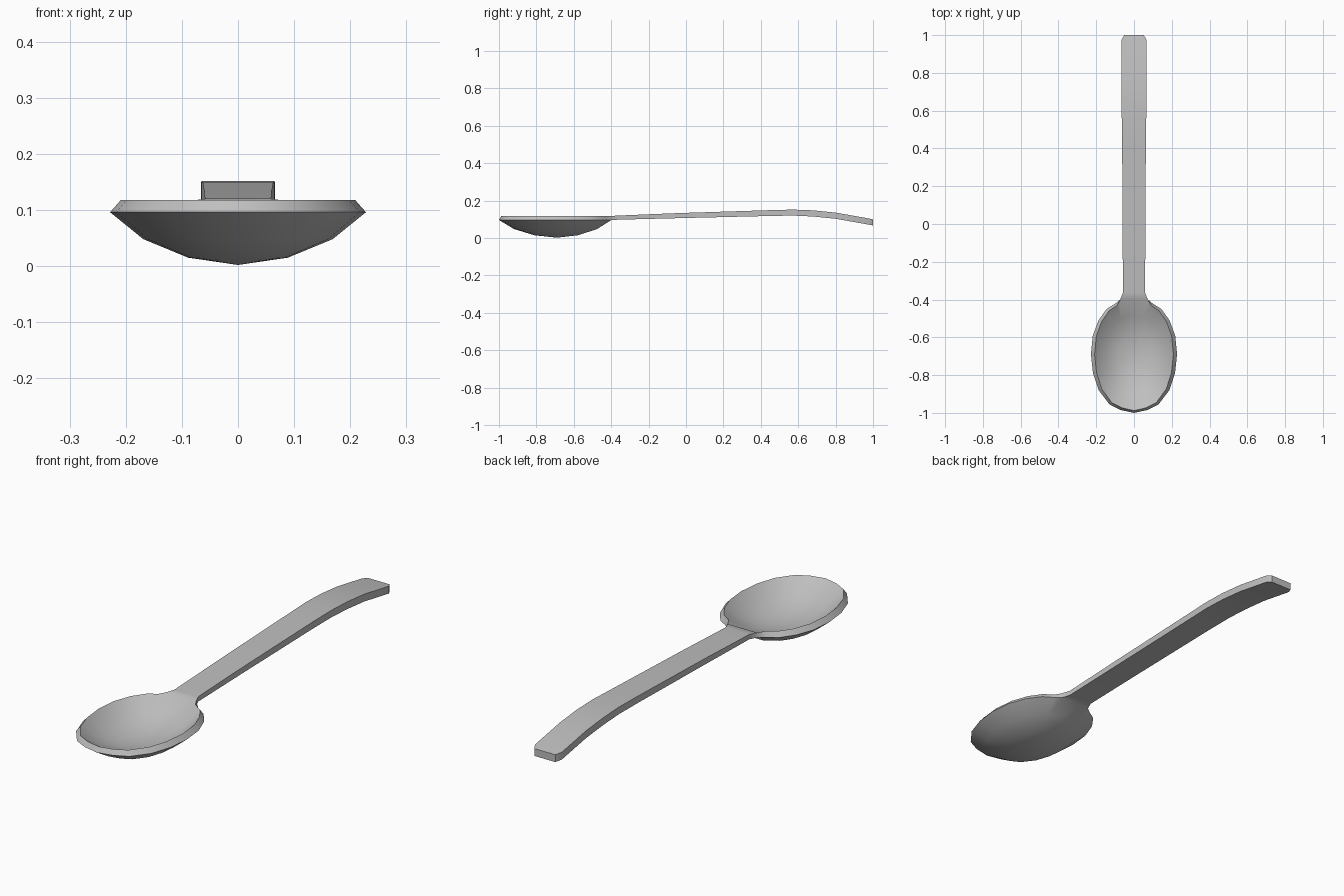
import bpy
import bmesh
from math import radians

cube = bpy.data.objects.get("Cube")
if cube:
    bpy.data.objects.remove(cube, do_unlink=True)

# Brushed grey metal
metal = bpy.data.materials.new("grey metal")
metal.use_nodes = True
grey = (0.52, 0.52, 0.52, 1)
metal.diffuse_color = grey
metal.node_tree.nodes["Principled BSDF"].inputs["Base Color"].default_value = grey

CENTRE_Y = -0.69
# Half outline of the bowl rim, from the tip round to the neck
half = [(0, -1), (0.07, -0.985), (0.13, -0.955), (0.187, -0.88), (0.217, -0.79),
        (0.228, -0.69), (0.218, -0.59), (0.188, -0.51), (0.145, -0.45),
        (0.1, -0.422), (0.073, -0.4)]
outline = half + [(-x, y) for x, y in reversed(half[1:])]
count, neck = len(outline), len(half) - 1

bm = bmesh.new()


def ring(scale, z):
    """Bowl outline scaled about the bowl centre."""
    return [bm.verts.new((x * scale, CENTRE_Y + (y - CENTRE_Y) * scale, z))
            for x, y in outline]


def rim_ring(z):
    """Upper rim: drawn in at the sides and tip, full size at the neck."""
    verts = []
    for i, (x, y) in enumerate(outline):
        k = 1 if i in (neck, neck + 1) else 0
        verts.append(bm.verts.new((x * (0.915 + 0.085 * k),
                                   CENTRE_Y + (y - CENTRE_Y) * (0.96 + 0.04 * k), z)))
    return verts


def bridge(a, b, skip=None):
    n = len(a)
    for i in range(n):
        if i != skip:
            j = (i + 1) % n
            bm.faces.new((a[i], a[j], b[j], b[i]))


def fan(loop, z):
    pole = bm.verts.new((0, CENTRE_Y, z))
    for i in range(len(loop)):
        bm.faces.new((loop[i], loop[(i + 1) % len(loop)], pole))


# Bowl: underside, rim and hollow, left open where the handle joins
under = [ring(s, z) for s, z in ((0.39, 0.015), (0.74, 0.048), (1, 0.096))]
rim = rim_ring(0.118)
hollow = [ring(s, z) for s, z in ((0.68, 0.066), (0.36, 0.036))]
fan(under[0], 0.002)
bridge(under[0], under[1])
bridge(under[1], under[2])
bridge(under[2], rim, skip=neck)
bridge(rim, hollow[0])
bridge(hollow[0], hollow[1])
fan(hollow[1], 0.024)

# Handle: rectangular sections (y, half width, bottom, top) swept from the neck
section = [under[2][neck], under[2][neck + 1], rim[neck + 1], rim[neck]]
for y, w, low, high in ((-0.365, 0.059, 0.098, 0.12), (-0.05, 0.06, 0.106, 0.133),
                        (0.45, 0.063, 0.118, 0.149), (0.57, 0.065, 0.12, 0.152),
                        (0.68, 0.066, 0.115, 0.148), (0.8, 0.066, 0.103, 0.136),
                        (0.975, 0.066, 0.072, 0.105), (1, 0.052, 0.067, 0.1)):
    new = [bm.verts.new(p) for p in ((w, y, low), (-w, y, low), (-w, y, high), (w, y, high))]
    bridge(section, new)
    section = new
bm.faces.new(section)

bmesh.ops.recalc_face_normals(bm, faces=bm.faces)
mesh = bpy.data.meshes.new("spoon")
bm.to_mesh(mesh)
bm.free()
mesh.materials.append(metal)

spoon = bpy.data.objects.new("spoon", mesh)
bpy.context.collection.objects.link(spoon)
bpy.ops.object.select_all(action="DESELECT")
spoon.select_set(True)
bpy.context.view_layer.objects.active = spoon
bpy.ops.object.shade_smooth_by_angle(angle=radians(30))
